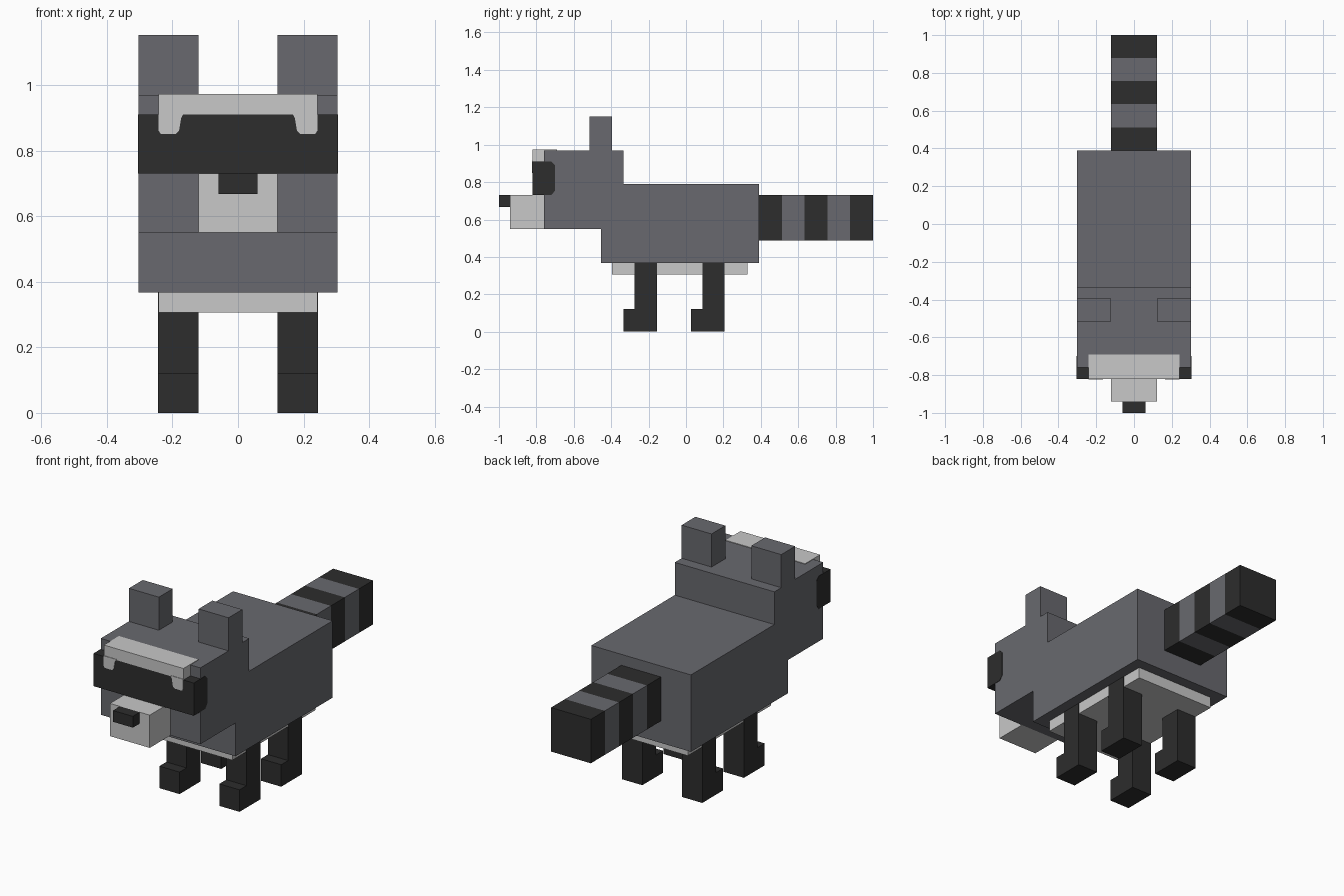
import bpy
import bmesh
from mathutils import Vector

cube = bpy.data.objects.get("Cube")
if cube:
    bpy.data.objects.remove(cube, do_unlink=True)


def make_material(name, color):
    mat = bpy.data.materials.new(name)
    mat.use_nodes = True
    mat.diffuse_color = (*color, 1)
    mat.node_tree.nodes["Principled BSDF"].inputs["Base Color"].default_value = (*color, 1)
    return mat


GREY = make_material("grey fur", (0.139, 0.141, 0.156))
LIGHT = make_material("light fur", (0.578, 0.578, 0.578))
DARK = make_material("dark fur", (0.026, 0.026, 0.026))


def extrude(name, profile, start, end, mat, axis="x"):
    """Extrude a (y, z) profile along x, or an (x, z) profile along y."""
    def place(a, b, depth):
        return (depth, a, b) if axis == "x" else (a, depth, b)

    bm = bmesh.new()
    face = bm.faces.new([bm.verts.new(place(a, b, start)) for a, b in profile])
    result = bmesh.ops.extrude_face_region(bm, geom=[face])
    moved = [v for v in result["geom"] if isinstance(v, bmesh.types.BMVert)]
    bmesh.ops.translate(bm, verts=moved, vec=place(0, 0, end - start))
    bmesh.ops.recalc_face_normals(bm, faces=bm.faces)
    mesh = bpy.data.meshes.new(name)
    bm.to_mesh(mesh)
    bm.free()
    mesh.materials.append(mat)
    obj = bpy.data.objects.new(name, mesh)
    bpy.context.collection.objects.link(obj)
    return obj


def box(name, x, y, z, mat):
    rect = [(y[0], z[0]), (y[1], z[0]), (y[1], z[1]), (y[0], z[1])]
    return extrude(name, rect, x[0], x[1], mat)


# Body and head share one side profile
extrude("body_and_head", [
    (-0.455, 0.367), (0.39, 0.367), (0.39, 0.79), (-0.335, 0.79),
    (-0.335, 0.97), (-0.76, 0.97), (-0.76, 0.55), (-0.455, 0.55)],
    -0.303, 0.303, GREY)
box("belly", (-0.242, 0.242), (-0.395, 0.33), (0.306, 0.367), LIGHT)

# Muzzle and nose
box("muzzle", (-0.121, 0.121), (-0.94, -0.76), (0.55, 0.73), LIGHT)
box("nose", (-0.06, 0.06), (-1.0, -0.94), (0.668, 0.73), DARK)

# Eye mask wraps onto the cheeks with clipped rear corners
extrude("eye_mask", [
    (-0.82, 0.73), (-0.72, 0.73), (-0.70, 0.755), (-0.70, 0.89),
    (-0.72, 0.91), (-0.82, 0.91)], -0.305, 0.305, DARK)

# Brow ridge with a thin patch on the crown
extrude("brow", [
    (-0.82, 0.91), (-0.76, 0.91), (-0.76, 0.97), (-0.69, 0.97),
    (-0.69, 0.973), (-0.82, 0.973)], -0.242, 0.242, LIGHT)

# Mirrored ears, brow drops and legs
for side, sx in (("left", 1), ("right", -1)):
    box(f"{side}_ear", (0.121 * sx, 0.303 * sx), (-0.515, -0.395), (0.97, 1.152), GREY)
    drop = [(0.165, 0.915), (0.173, 0.9), (0.18, 0.86), (0.19, 0.85),
            (0.235, 0.85), (0.242, 0.86), (0.242, 0.915)]
    extrude(f"{side}_brow_drop", [(x * sx, z) for x, z in drop],
            -0.823, -0.819, LIGHT, axis="y")
    for end, y in (("front", -0.275), ("back", 0.087)):
        leg = [(y, 0.367), (y, 0.121), (y - 0.06, 0.121), (y - 0.06, 0),
               (y + 0.12, 0), (y + 0.12, 0.367)]
        extrude(f"{end}_{side}_leg", leg, 0.121 * sx, 0.244 * sx, DARK)

# Tail cut into five rings of alternating colour
BASE, RING = 0.39, 0.122
tail = box("tail", (-0.121, 0.121), (BASE, 1.0), (0.488, 0.73), DARK)
tail.data.materials.append(GREY)
bm = bmesh.new()
bm.from_mesh(tail.data)
for i in range(1, 5):
    bmesh.ops.bisect_plane(bm, geom=bm.verts[:] + bm.edges[:] + bm.faces[:],
                           plane_co=Vector((0, BASE + RING * i, 0)),
                           plane_no=Vector((0, 1, 0)))
for face in bm.faces:
    ring = min(4, int((face.calc_center_median().y - BASE) / RING))
    face.material_index = ring % 2
bm.to_mesh(tail.data)
bm.free()
